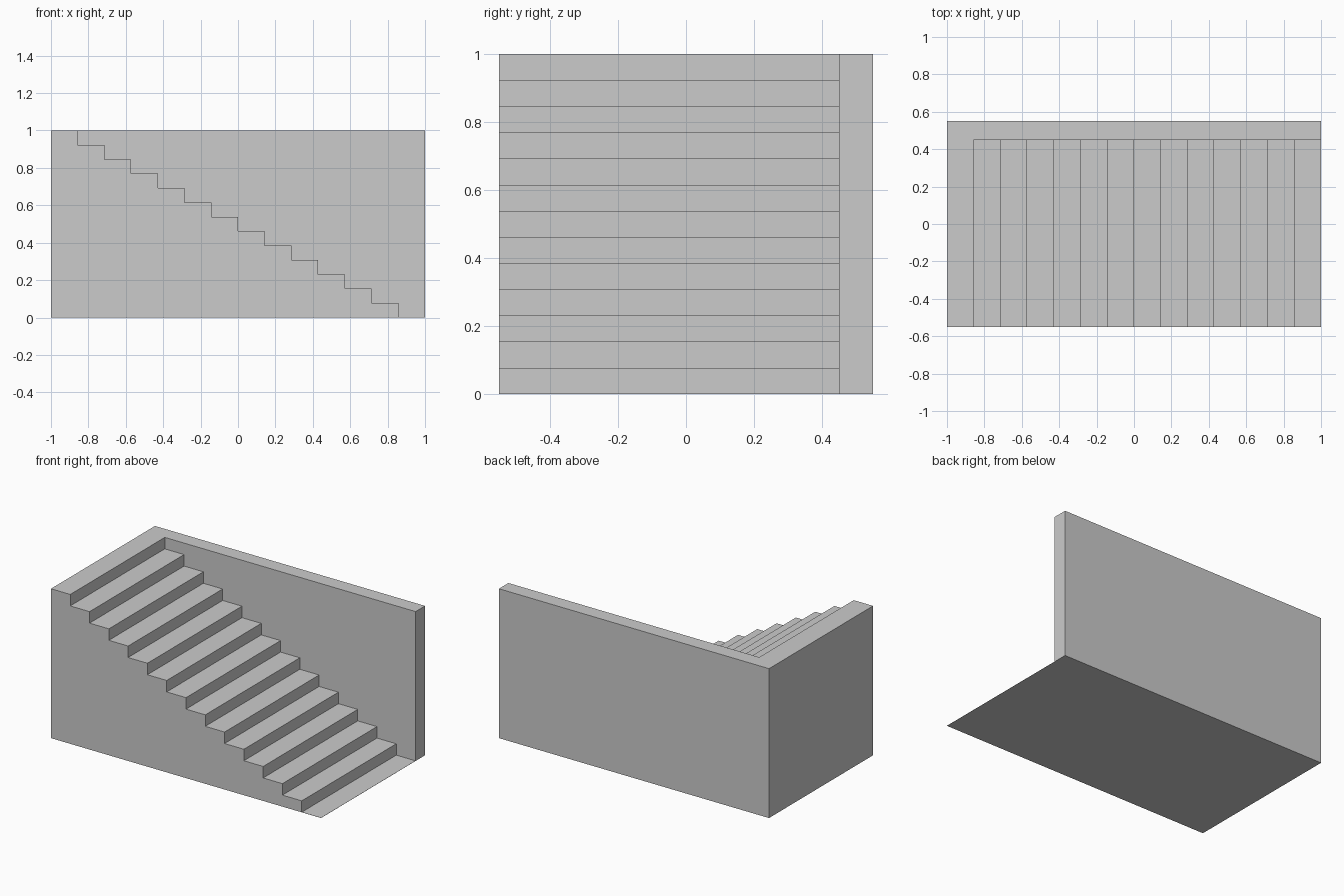
import bpy, bmesh

if "Cube" in bpy.data.objects:
    bpy.data.objects.remove(bpy.data.objects["Cube"])

STEPS = 13                       # risers; one more tread than risers
RUN, RISE = 2 / (STEPS + 1), 1 / STEPS
FRONT, INNER, BACK = -0.55, 0.45, 0.55
FLOOR = 0.001                    # paper-thin bottom landing

# Stair profile (x, z) from the top landing down to the bottom landing
profile = [(-1, 1)]
for i in range(1, STEPS + 1):
    x = -1 + i * RUN
    profile.append((x, 1 - (i - 1) * RISE))
    profile.append((x, max(1 - i * RISE, FLOOR)))
profile.append((1, FLOOR))

bm = bmesh.new()


def face(*points):
    return bm.faces.new([bm.verts.new(p) for p in points])


# Treads and risers
for i, ((x0, z0), (x1, z1)) in enumerate(zip(profile, profile[1:])):
    if i:
        face((x0, FRONT, z0), (x1, FRONT, z1), (x1, INNER, z1), (x0, INNER, z0))

# Stair front, and the wall's inner face above the steps
face(*[(x, FRONT, z) for x, z in profile], (1, FRONT, 0), (-1, FRONT, 0))
face(*[(x, INNER, z) for x, z in profile[1:]], (1, INNER, 1))

# Top: first landing joined to the wall top
x = profile[1][0]
face((-1, FRONT, 1), (x, FRONT, 1), (x, INNER, 1), (1, INNER, 1), (1, BACK, 1), (-1, BACK, 1))

# Right end: wall end plus floor edge
face((1, FRONT, 0), (1, BACK, 0), (1, BACK, 1), (1, INNER, 1), (1, INNER, FLOOR), (1, FRONT, FLOOR))

# Left end, back and underside
face((-1, FRONT, 0), (-1, FRONT, 1), (-1, BACK, 1), (-1, BACK, 0))
face((-1, BACK, 0), (-1, BACK, 1), (1, BACK, 1), (1, BACK, 0))
face((-1, FRONT, 0), (-1, BACK, 0), (1, BACK, 0), (1, FRONT, 0))

# Weld into one closed solid
bmesh.ops.remove_doubles(bm, verts=bm.verts, dist=1e-5)
bmesh.ops.recalc_face_normals(bm, faces=bm.faces)
mesh = bpy.data.meshes.new("staircase_with_wall")
bm.to_mesh(mesh)
bm.free()
bpy.context.collection.objects.link(bpy.data.objects.new("staircase_with_wall", mesh))
